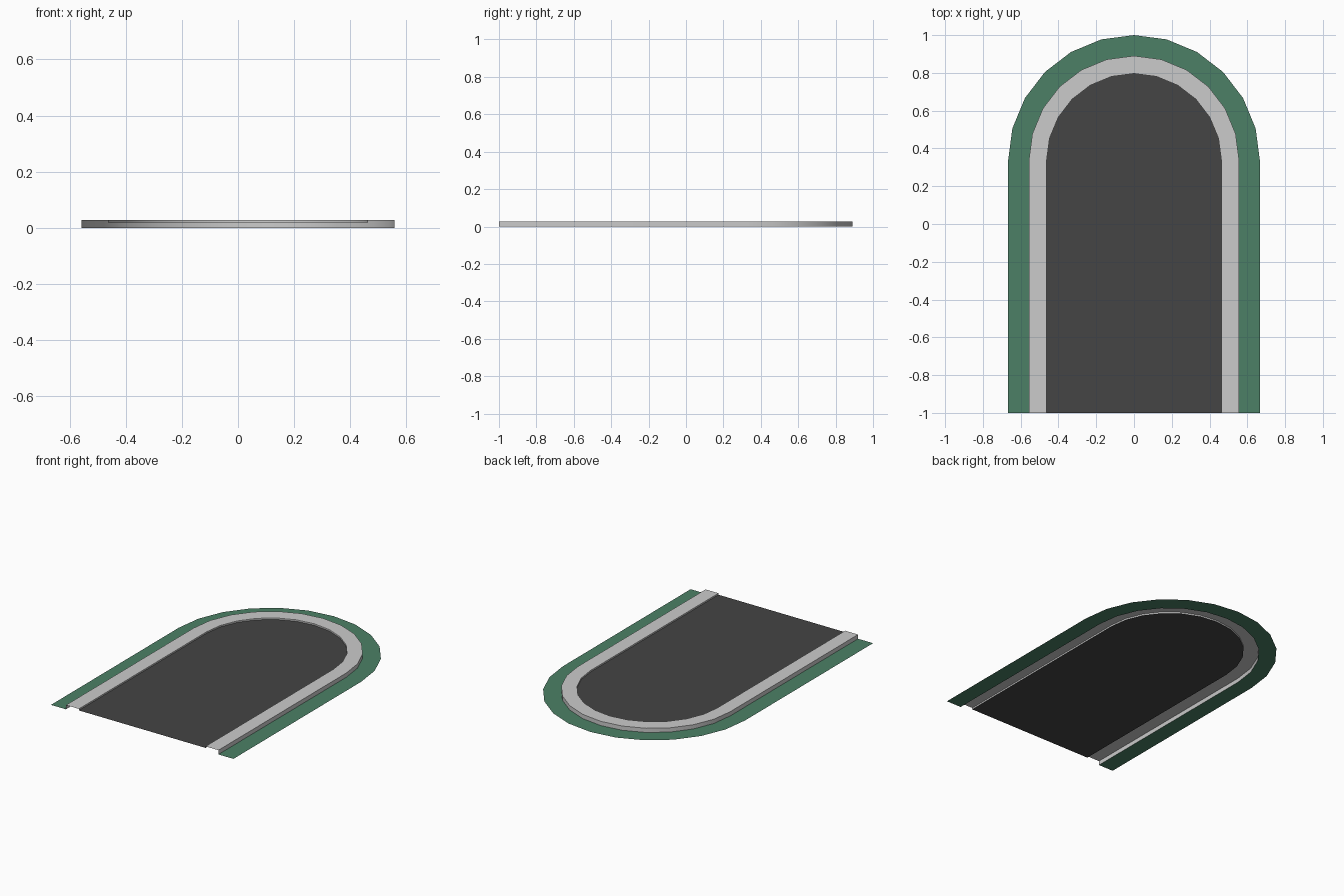
import bpy, bmesh, math

if "Cube" in bpy.data.objects:
    bpy.data.objects.remove(bpy.data.objects["Cube"])

ARC_Y = 1 / 3       # centre of the rounded end
END_Y = -1.0        # open end of the road
STEPS = 12          # sides in the half circle
ROAD_Z, CURB_Z = 0.018, 0.028
R_ROAD, R_CURB, R_GRASS = 0.463, 0.557, 2 / 3


def u_outline(bm, radius, z):
    """U-shaped row of vertices: straight side, half circle, straight side."""
    pts = [(radius, END_Y)]
    for i in range(STEPS + 1):
        a = math.pi * i / STEPS
        pts.append((radius * math.cos(a), ARC_Y + radius * math.sin(a)))
    pts.append((-radius, END_Y))
    return [bm.verts.new((x, y, z)) for x, y in pts]


def finish(bm, name, color=None):
    mesh = bpy.data.meshes.new(name)
    bm.to_mesh(mesh)
    bm.free()
    obj = bpy.data.objects.new(name, mesh)
    bpy.context.collection.objects.link(obj)
    if color:
        mat = bpy.data.materials.new(name)
        mat.diffuse_color = (*color, 1)
        mat.use_nodes = True
        mat.node_tree.nodes["Principled BSDF"].inputs["Base Color"].default_value = mat.diffuse_color
        mesh.materials.append(mat)
    bpy.ops.object.select_all(action='DESELECT')
    obj.select_set(True)
    bpy.context.view_layer.objects.active = obj
    bpy.ops.object.shade_smooth_by_angle(angle=math.radians(30))


def u_strip(name, profile, color=None):
    """Sweep a (radius, height) profile, outermost first, around the U."""
    bm = bmesh.new()
    rows = [u_outline(bm, r, z) for r, z in profile]
    for outer, inner in zip(rows, rows[1:]):
        for i in range(len(outer) - 1):
            bm.faces.new((outer[i], outer[i + 1], inner[i + 1], inner[i]))
    finish(bm, name, color)


# Grass verge, flat on the ground
u_strip("grass_verge", [(R_GRASS, 0), (R_CURB, 0)], (0.072, 0.216, 0.133))

# Raised kerb, open underneath and at the road end
u_strip("kerb", [(R_CURB, 0), (R_CURB, CURB_Z), (R_ROAD, CURB_Z), (R_ROAD, ROAD_Z)])

# Road surface
bm = bmesh.new()
bm.faces.new(u_outline(bm, R_ROAD, ROAD_Z))
finish(bm, "road_surface", (0.058, 0.058, 0.058))
